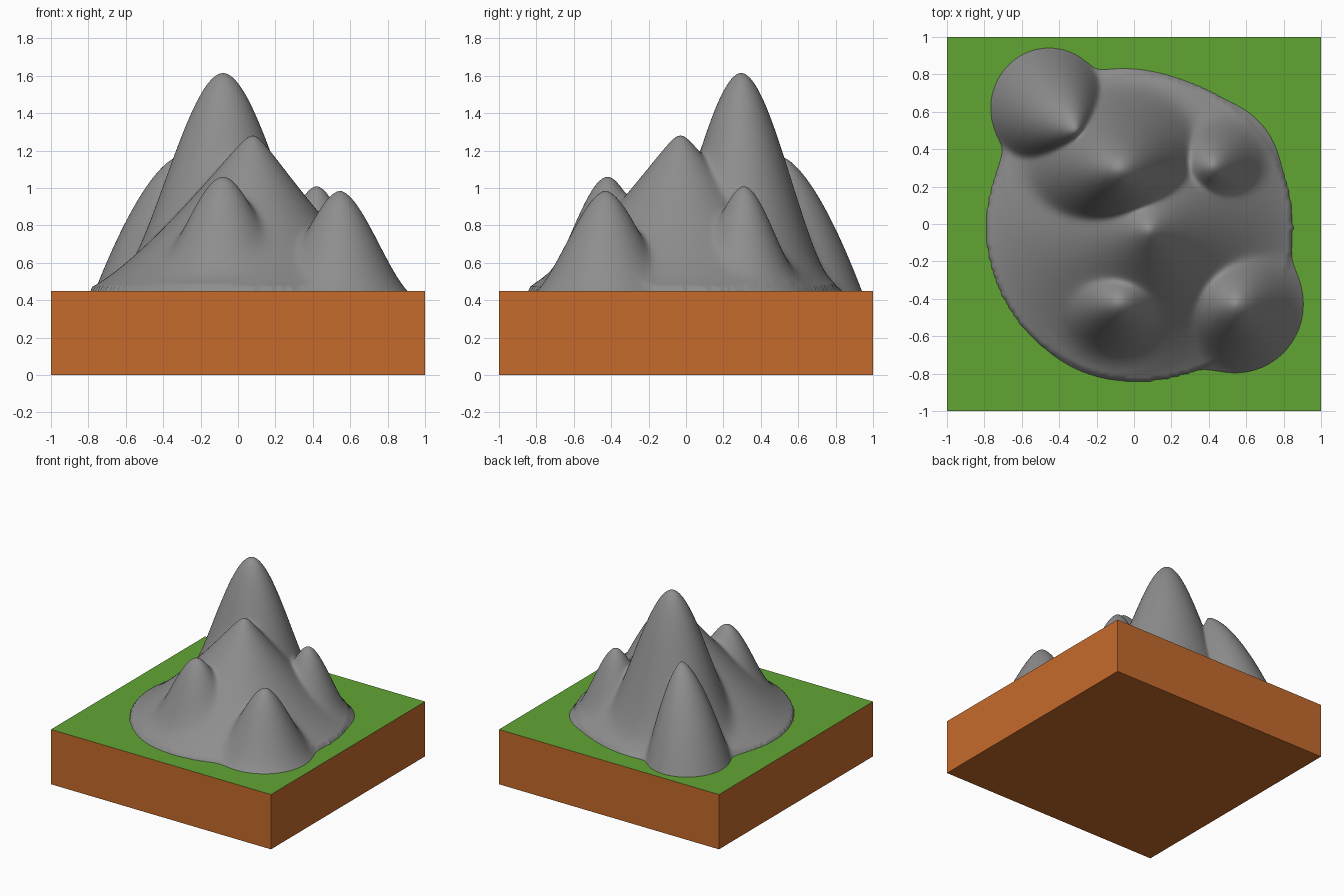
import bpy, bmesh, math

if "Cube" in bpy.data.objects:
    bpy.data.objects.remove(bpy.data.objects["Cube"])

GROUND = 0.45


def material(name, rgb):
    m = bpy.data.materials.new(name)
    m.diffuse_color = (*rgb, 1)
    m.use_nodes = True
    m.node_tree.nodes["Principled BSDF"].inputs["Base Color"].default_value = m.diffuse_color
    return m


earth = material("orange earth", (0.56, 0.145, 0.025))
grass = material("green grass", (0.12, 0.376, 0.034))
rock = material("grey rock", (0.27, 0.27, 0.27))


def add_object(name, bm, mats):
    me = bpy.data.meshes.new(name)
    bm.to_mesh(me)
    bm.free()
    for m in mats:
        me.materials.append(m)
    ob = bpy.data.objects.new(name, me)
    bpy.context.collection.objects.link(ob)
    return ob


# Ground block: earth sides, grass on the upward face
bm = bmesh.new()
bmesh.ops.create_cube(bm, size=1)
for v in bm.verts:
    v.co.x *= 2
    v.co.y *= 2
    v.co.z = (v.co.z + 0.5) * GROUND
bm.normal_update()
for f in bm.faces:
    f.material_index = 1 if f.normal.z > 0.5 else 0
add_object("ground_block", bm, [earth, grass])


# Relative distance from a summit (0) to its foot ellipse (1), summit may lean off centre
def reach(x, y, cx, cy, rx, ry, lean_x=0, lean_y=0):
    dx, dy = x - cx, y - cy
    u = math.hypot(dx / rx, dy / ry)
    if lean_x or lean_y:
        for _ in range(16):
            s = max(0, 1 - u)
            u = math.hypot((dx - lean_x * s) / rx, (dy - lean_y * s) / ry)
    return u


# Bell-shaped slope, mixed with a fuller dome that meets the ground at an angle
def slope(u, dome, power=1.5):
    if u > 1:
        return -0.8 * (u - 1)
    t = 1 - u
    return (1 - dome) * t * t * (3 - 2 * t) + dome * (1 - u ** power)


# Broad cone with a small rounded tip
def skirt(u):
    if u > 1:
        return 1 - u
    return max(0, 1.0 - (math.sqrt(u * u + 0.003) - 0.055)) ** 1.3


# Summits: height, dome share, dome power, then the foot ellipse and lean
PEAKS = [
    (1.165, 0.12, 1.5, (-0.08, 0.295, 0.61, 0.53)),
    (0.61, 0.15, 1.5, (-0.08, -0.42, 0.43, 0.38)),
    (0.535, 0.50, 1.5, (0.545, -0.43, 0.36, 0.365)),
    (0.56, 0.30, 1.5, (0.42, 0.31, 0.34, 0.33)),
    (0.72, 1.00, 1.6, (-0.455, 0.62, 0.31, 0.32, 0.145, -0.12)),
]
BLEND = 30


def height(x, y):
    hs = [0.83 * skirt(reach(x, y, 0.03, -0.02, 0.815, 0.815, 0.05, -0.01))]
    hs += [a * slope(reach(x, y, *e), d, p) for a, d, p, e in PEAKS]
    top = max(hs)
    return top + math.log(sum(math.exp(BLEND * (h - top)) for h in hs)) / BLEND


# Mountain: raised grid, trimmed where it meets the ground
bm = bmesh.new()
bmesh.ops.create_grid(bm, x_segments=150, y_segments=150, size=0.99)
for v in bm.verts:
    v.co.z = GROUND + height(v.co.x, v.co.y)
bmesh.ops.bisect_plane(bm, geom=bm.verts[:] + bm.edges[:] + bm.faces[:],
                       plane_co=(0, 0, GROUND), plane_no=(0, 0, 1),
                       clear_inner=True)
for f in bm.faces:
    f.smooth = True
add_object("mountain", bm, [rock])
